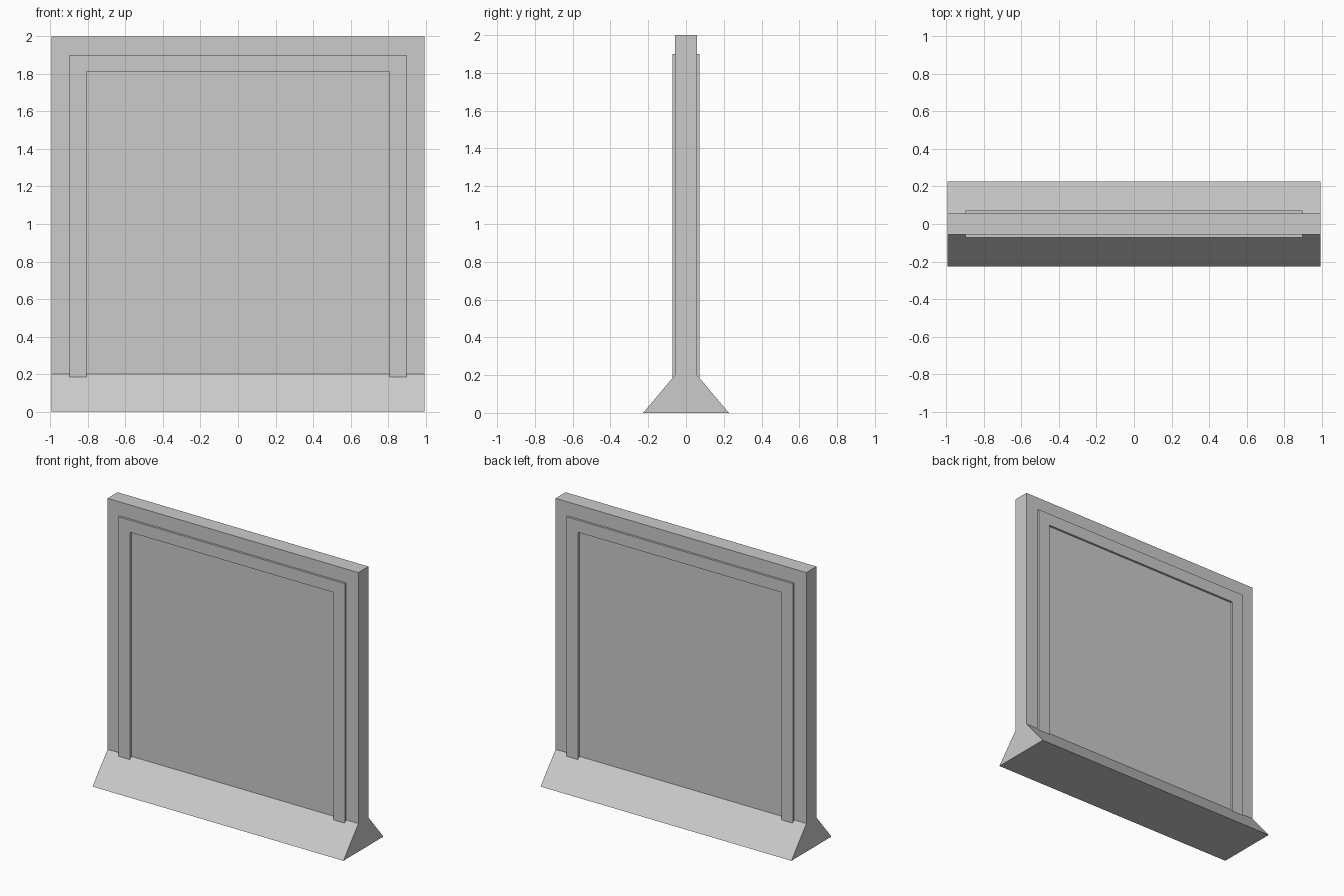
import bpy, bmesh
from mathutils import Vector

if "Cube" in bpy.data.objects:
    bpy.data.objects.remove(bpy.data.objects["Cube"])

HALF_X = 0.994      # half length of the wall
WALL_Y = 0.057      # half thickness of the wall
BASE_Y = 0.227      # half width of the flared foot
TRIM_Y = 0.072      # front of the raised trim
FOOT_Z = 0.202      # top of the flared foot


def extrude_profile(name, points, direction):
    """Make a flat-shaded solid by extruding one closed polygon."""
    bm = bmesh.new()
    face = bm.faces.new([bm.verts.new(p) for p in points])
    ext = bmesh.ops.extrude_face_region(bm, geom=[face], use_keep_orig=True)
    moved = [g for g in ext["geom"] if isinstance(g, bmesh.types.BMVert)]
    bmesh.ops.translate(bm, verts=moved, vec=Vector(direction))
    bmesh.ops.recalc_face_normals(bm, faces=bm.faces[:])
    mesh = bpy.data.meshes.new(name)
    bm.to_mesh(mesh)
    bm.free()
    obj = bpy.data.objects.new(name, mesh)
    bpy.context.collection.objects.link(obj)
    return obj


# Wall with flared foot: one cross-section swept along x
half = [(BASE_Y, 0), (WALL_Y, FOOT_Z), (WALL_Y, 2)]
section = half + [(-y, z) for y, z in reversed(half)]
extrude_profile("wall_with_foot", [(-HALF_X, y, z) for y, z in section],
                (2 * HALF_X, 0, 0))

# Raised trim: an upside-down U whose legs run into the foot
leg = [(0.897, 0.183), (0.897, 1.9)]
inner = [(0.806, 1.813), (0.806, 0.183)]
outline = (leg + [(-x, z) for x, z in reversed(leg)]
           + [(-x, z) for x, z in reversed(inner)] + inner)
trim = extrude_profile("raised_trim", [(x, -TRIM_Y, z) for x, z in outline],
                       (0, TRIM_Y - WALL_Y + 0.002, 0))

# Same trim on the back face
mirror = trim.modifiers.new("back_copy", "MIRROR")
mirror.use_axis = (False, True, False)
mirror.use_mirror_merge = False
